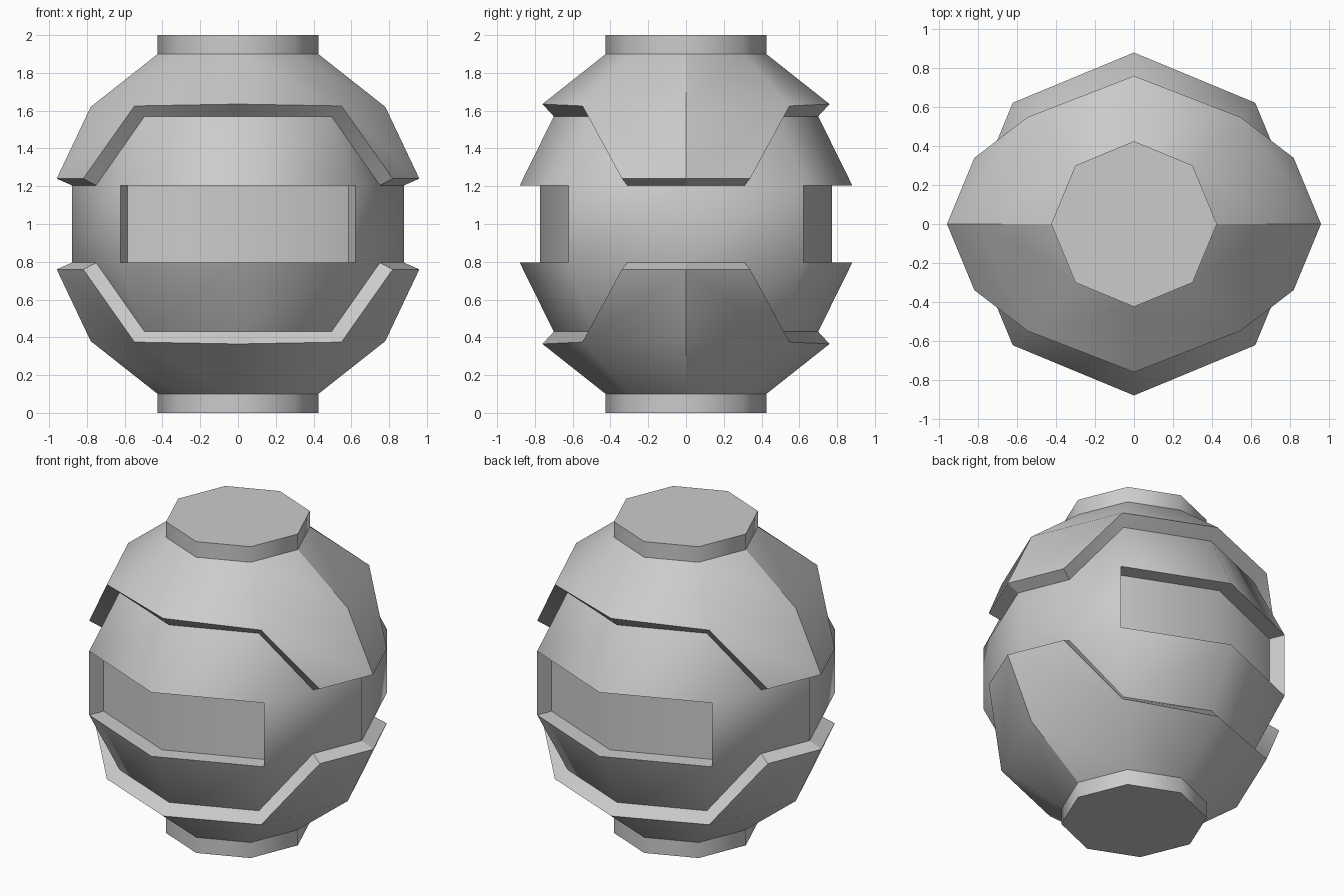
import bpy, bmesh, math
from mathutils import Vector

old = bpy.data.objects.get("Cube")
if old:
    bpy.data.objects.remove(old, do_unlink=True)

grey = bpy.data.materials.new("plain_grey")
grey.use_nodes = True
COLOUR = (0.6, 0.6, 0.6, 1)
grey.diffuse_color = COLOUR
grey.node_tree.nodes["Principled BSDF"].inputs["Base Color"].default_value = COLOUR


def octagon_point(radius, z, step):
    """Point on an eight-sided outline; half steps lie midway along a side."""
    a, b = (Vector((radius * math.cos(k * math.pi / 4), radius * math.sin(k * math.pi / 4), z))
            for k in (math.floor(step), math.ceil(step)))
    return (a + b) / 2


def build(name, polygons):
    """Weld polygons into one mesh, facing outwards, smooth except at hard edges."""
    bm = bmesh.new()
    for points in polygons:
        bm.faces.new([bm.verts.new(p) for p in points])
    bmesh.ops.remove_doubles(bm, verts=bm.verts, dist=0.0005)
    bmesh.ops.recalc_face_normals(bm, faces=bm.faces)
    bm.faces.ensure_lookup_table()
    bm.normal_update()
    if bm.faces[0].normal.dot(bm.faces[0].calc_center_median()) < 0:
        bmesh.ops.reverse_faces(bm, faces=bm.faces)
    mesh = bpy.data.meshes.new(name)
    bm.to_mesh(mesh)
    bm.free()
    mesh.materials.append(grey)
    obj = bpy.data.objects.new(name, mesh)
    bpy.context.collection.objects.link(obj)
    obj.location.z = 1
    bpy.ops.object.select_all(action='DESELECT')
    obj.select_set(True)
    bpy.context.view_layer.objects.active = obj
    bpy.ops.object.shade_smooth_by_angle(angle=math.radians(48))
    return obj


def lathe(profile, skip=lambda ring, side: False):
    """Eight-sided turned form with closed ends."""
    polys = []
    for i, (low, high) in enumerate(zip(profile, profile[1:])):
        polys += [[octagon_point(*low, k), octagon_point(*low, k + 1),
                   octagon_point(*high, k + 1), octagon_point(*high, k)]
                  for k in range(8) if not skip(i, k)]
    for end in (profile[0], profile[-1]):
        polys.append([octagon_point(*end, k) for k in range(8)])
    return polys


# Core ball, with the front and back of its middle band left open for the recesses
BAND, R = 0.205, 0.88
core = lathe([(0.41, -0.89), (0.70, -0.57), (R, -BAND), (R, BAND), (0.70, 0.57), (0.41, 0.89)],
             skip=lambda ring, side: ring == 2 and side % 4 in (1, 2))
for sx in (-1, 1):
    for sy in (-1, 1):
        def pair(x, y):
            return [Vector((sx * x, sy * y, z)) for z in (-BAND, BAND)]
        corner = R * math.sqrt(0.5)
        mid, edge = pair(0, R), pair(corner, corner)
        mid_in, edge_in = pair(0, 0.772), pair(0.584, 0.53)
        core += [[mid_in[0], edge_in[0], edge_in[1], mid_in[1]],
                 [edge[0], edge_in[0], edge_in[1], edge[1]]]
        core += [[mid[k], edge[k], edge_in[k], mid_in[k]] for k in (0, 1)]
build("core", core)

# Necks
for name, z in (("top_neck", 0.9), ("bottom_neck", -1)):
    build(name, lathe([(0.425, z), (0.425, z + 0.1)]))

# Armour shells: one quarter with its rim, mirrored to all sides
top = [octagon_point(0.425, 0.9, k) for k in range(3)]
side = octagon_point(0.78, 0.62, 0)
rim = [octagon_point(0.96, 0.24, 0), octagon_point(0.96, 0.24, 0.5),
       octagon_point(0.775, 0.625, 1), octagon_point(0.76, 0.635, 2)]
inner = [octagon_point(R, BAND, 0), octagon_point(R, BAND, 0.5),
         octagon_point(0.70, 0.57, 1), octagon_point(0.70, 0.57, 2)]
shell = [[side, rim[2], top[1], top[0]],
         [rim[0], rim[1], rim[2], side],
         [rim[2], rim[3], top[2], top[1]]]
shell += [[rim[k], rim[k + 1], inner[k + 1], inner[k]] for k in range(3)]
shells = build("armour_shells", shell)
shells.modifiers.new("left_right", 'MIRROR')
halves = shells.modifiers.new("front_back_top_bottom", 'MIRROR')
halves.use_axis = (False, True, True)
halves.use_mirror_merge = False
